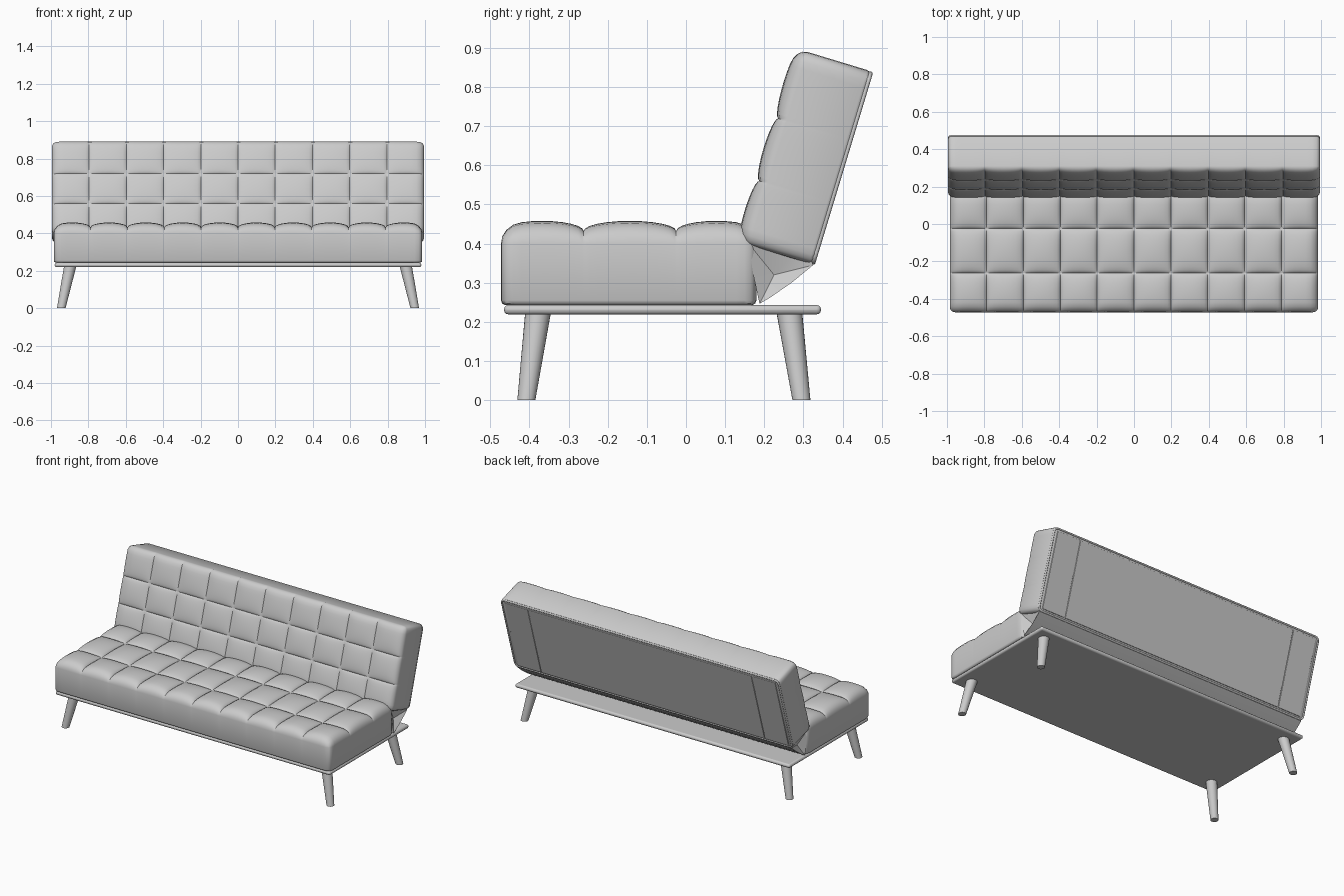
import bpy, bmesh, math
from mathutils import Matrix, Vector

if "Cube" in bpy.data.objects:
    bpy.data.objects.remove(bpy.data.objects["Cube"])

grey = bpy.data.materials.new("grey")
grey.diffuse_color = (0.6, 0.6, 0.6, 1)
grey.use_nodes = True
grey.node_tree.nodes["Principled BSDF"].inputs["Base Color"].default_value = grey.diffuse_color


def finish(name, bm, matrix=Matrix(), angle=40, bevel=0):
    bmesh.ops.recalc_face_normals(bm, faces=bm.faces)
    mesh = bpy.data.meshes.new(name)
    bm.to_mesh(mesh)
    bm.free()
    mesh.materials.append(grey)
    ob = bpy.data.objects.new(name, mesh)
    bpy.context.collection.objects.link(ob)
    ob.matrix_world = matrix
    if bevel:
        mod = ob.modifiers.new("rounded_edges", "BEVEL")
        mod.width, mod.segments = bevel, 3
    bpy.ops.object.select_all(action="DESELECT")
    ob.select_set(True)
    bpy.context.view_layer.objects.active = ob
    bpy.ops.object.shade_smooth_by_angle(angle=math.radians(angle))
    return ob


def samples(seams, n):
    """Positions bunched towards the seams, each with its puff amount."""
    out = []
    for a, b in zip(seams, seams[1:]):
        for i in range(n):
            t = math.pi * i / n
            out.append((a + (b - a) * (1 - math.cos(t)) / 2, math.sin(t)))
    return out + [(seams[-1], 0.0)]


def tufted_cushion(name, xs, ys, edge, crown, puff, matrix, r=0.05, corner=0.03):
    us, vs = samples(xs, 10), samples(ys, 12)
    half_u, half_v = xs[-1], (ys[-1] - ys[0]) / 2
    mid_v = (ys[-1] + ys[0]) / 2

    def place(u, v):
        # round the corners in plan
        a = (abs(u) - half_u + corner) / corner
        b = (abs(v - mid_v) - half_v + corner) / corner
        if a > 0 and b > 0:
            k = max(a, b) / math.hypot(a, b)
            u = math.copysign(half_u - corner + corner * a * k, u)
            v = mid_v + math.copysign(half_v - corner + corner * b * k, v - mid_v)
        return u, v

    bm = bmesh.new()
    grid = []
    for u, pu in us:
        row = []
        for v, pv in vs:
            du = min(1, (half_u - abs(u)) / r)
            dv = min(1, (half_v - abs(v - mid_v)) / r)
            rise = math.sqrt(max(0, 1 - (1 - du) ** 2) * max(0, 1 - (1 - dv) ** 2))
            row.append(bm.verts.new((*place(u, v),
                                     edge + crown * rise + puff * pu * pv)))
        grid.append(row)
    for r0, r1 in zip(grid, grid[1:]):
        for j in range(len(r0) - 1):
            bm.faces.new((r0[j], r1[j], r1[j + 1], r0[j + 1]))
    # side walls with a softened lower edge, then the flat underside
    ring = [row[0] for row in grid] + grid[-1][1:]
    ring += [row[-1] for row in grid[-2::-1]] + grid[0][-2:0:-1]
    for z, inset in ((0.012, 0), (0.004, 0.003), (0, 0.01)):
        low = [bm.verts.new((v.co.x * (1 - (inset - (0.003 if z == 0 else 0)) / half_u),
                             mid_v + (v.co.y - mid_v) * (1 - (inset - (0.003 if z == 0 else 0)) / half_v),
                             z)) for v in ring]
        for i in range(len(ring)):
            j = (i + 1) % len(ring)
            bm.faces.new((ring[i], ring[j], low[j], low[i]))
        ring = low
    bm.faces.new(ring)
    return finish(name, bm, matrix)


def box(name, size, matrix, bevel):
    bm = bmesh.new()
    bmesh.ops.create_cube(bm, size=1)
    bmesh.ops.scale(bm, vec=size, verts=bm.verts)
    return finish(name, bm, matrix, 35, bevel)


# Base board
box("base_board", (1.96, 0.81, 0.024), Matrix.Translation((0, -0.06, 0.231)), 0.011)

# Splayed tapered legs
for side, sx in (("left", -1), ("right", 1)):
    for end, y_top, y_low in (("front", -0.378, -0.408), ("back", 0.264, 0.295)):
        bm = bmesh.new()
        bmesh.ops.create_cone(bm, cap_ends=True, segments=24, radius1=0.023,
                              radius2=0.033, depth=0.225)
        for v in bm.verts:
            x, y = (0.897, y_top) if v.co.z > 0 else (0.945, y_low)
            v.co += Vector((sx * x, y, 0.1125))
        finish(f"{end}_{side}_leg", bm)

# Seat cushion, ten columns by three rows
columns = [-0.985 + 0.197 * i for i in range(11)]
tufted_cushion("seat_cushion", columns, [-0.473, -0.262, -0.025, 0.18],
               0.157, 0.032, 0.026, Matrix.Translation((0, 0, 0.243)))

# Leaning backrest: local y runs up the back, local z points forward
lean = Matrix(((1, 0, 0, 0), (0, 0.29, -0.957, 0.4),
               (0, 0.957, 0.29, 0.5925), (0, 0, 0, 1)))
tufted_cushion("backrest_cushion", [c * 1.01 for c in columns],
               [-0.2585, -0.093, 0.074, 0.2585], 0.172, 0.022, 0.014, lean, 0.04)

# Rear cover: centre panel and two end panels with seams between
for name, x, w in (("rear_panel", 0, 1.59), ("rear_left_panel", -0.883, 0.165),
                   ("rear_right_panel", 0.883, 0.165)):
    box(name, (w, 0.475, 0.008), lean @ Matrix.Translation((x, 0, 0)), 0.002)

# Piping around the rear edge
curve = bpy.data.curves.new("rear_piping", "CURVE")
curve.dimensions = "3D"
curve.bevel_depth, curve.bevel_resolution = 0.006, 2
spline = curve.splines.new("POLY")
path = [(cx + 0.025 * math.cos(t), cy + 0.025 * math.sin(t))
        for k, (cx, cy) in enumerate(((0.963, 0.227), (-0.963, 0.227),
                                      (-0.963, -0.227), (0.963, -0.227)))
        for t in [math.pi / 2 * (k + i / 4) for i in range(5)]]
spline.points.add(len(path) - 1)
for p, (x, y) in zip(spline.points, path):
    p.co = (x, y, 0.002, 1)
spline.use_cyclic_u = True
curve.materials.append(grey)
piping = bpy.data.objects.new("rear_piping", curve)
piping.matrix_world = lean
bpy.context.collection.objects.link(piping)

# Fabric hinge between seat and backrest, pinched at both ends
profile = [(0.16, 0.40), (0.172, 0.32), (0.188, 0.246), (0.215, 0.262),
           (0.27, 0.30), (0.325, 0.345), (0.30, 0.40)]
bm = bmesh.new()
ends = [[bm.verts.new((x, y, z)) for y, z in profile] for x in (-0.98, 0.98)]
n = len(profile)
for i in range(n):
    j = (i + 1) % n
    bm.faces.new((ends[0][i], ends[0][j], ends[1][j], ends[1][i]))
for verts, x in zip(ends, (-0.95, 0.95)):
    pinch = bm.verts.new((x, 0.225, 0.32))
    for i in range(n):
        bm.faces.new((verts[i], verts[(i + 1) % n], pinch))
finish("fabric_hinge", bm, angle=30)
